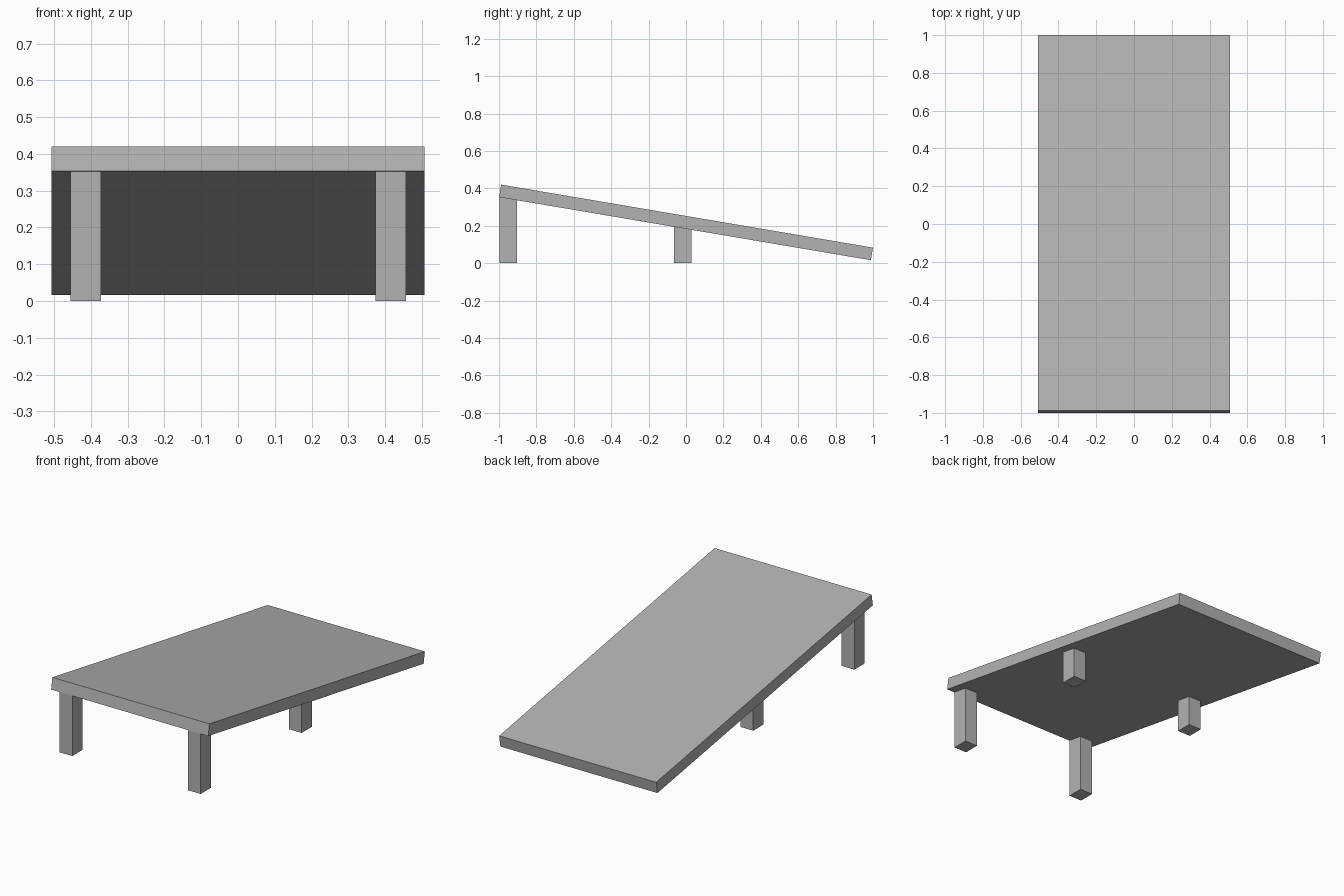
import bpy
import math

cube = bpy.data.objects.get("Cube")
if cube:
    bpy.data.objects.remove(cube, do_unlink=True)

grey = bpy.data.materials.new("plain_grey")
grey.use_nodes = True
colour = (0.45, 0.45, 0.45, 1)
grey.diffuse_color = colour
grey.node_tree.nodes["Principled BSDF"].inputs["Base Color"].default_value = colour


def box(name, centre, size, tilt=0.0):
    """Flat-faced box of a given size, tilted about the x axis."""
    bpy.ops.mesh.primitive_cube_add(size=1, location=centre, rotation=(tilt, 0, 0))
    obj = bpy.context.object
    obj.name = name
    obj.scale = size
    obj.data.materials.append(grey)
    return obj


# Sloping board, high at the front and low at the back
SLOPE = math.atan(0.1695)
box("ramp_board", (0, 0, 0.218), (1.015, 2.0165, 0.068), -SLOPE)

# Two pairs of upright legs, their tops set just into the board
for row, y, height in (("front", -0.95, 0.352), ("middle", -0.017, 0.2)):
    for side, x in (("left", 0.415), ("right", -0.414)):
        box(f"{row}_{side}_leg", (x, y, height / 2), (0.083, 0.094, height))
